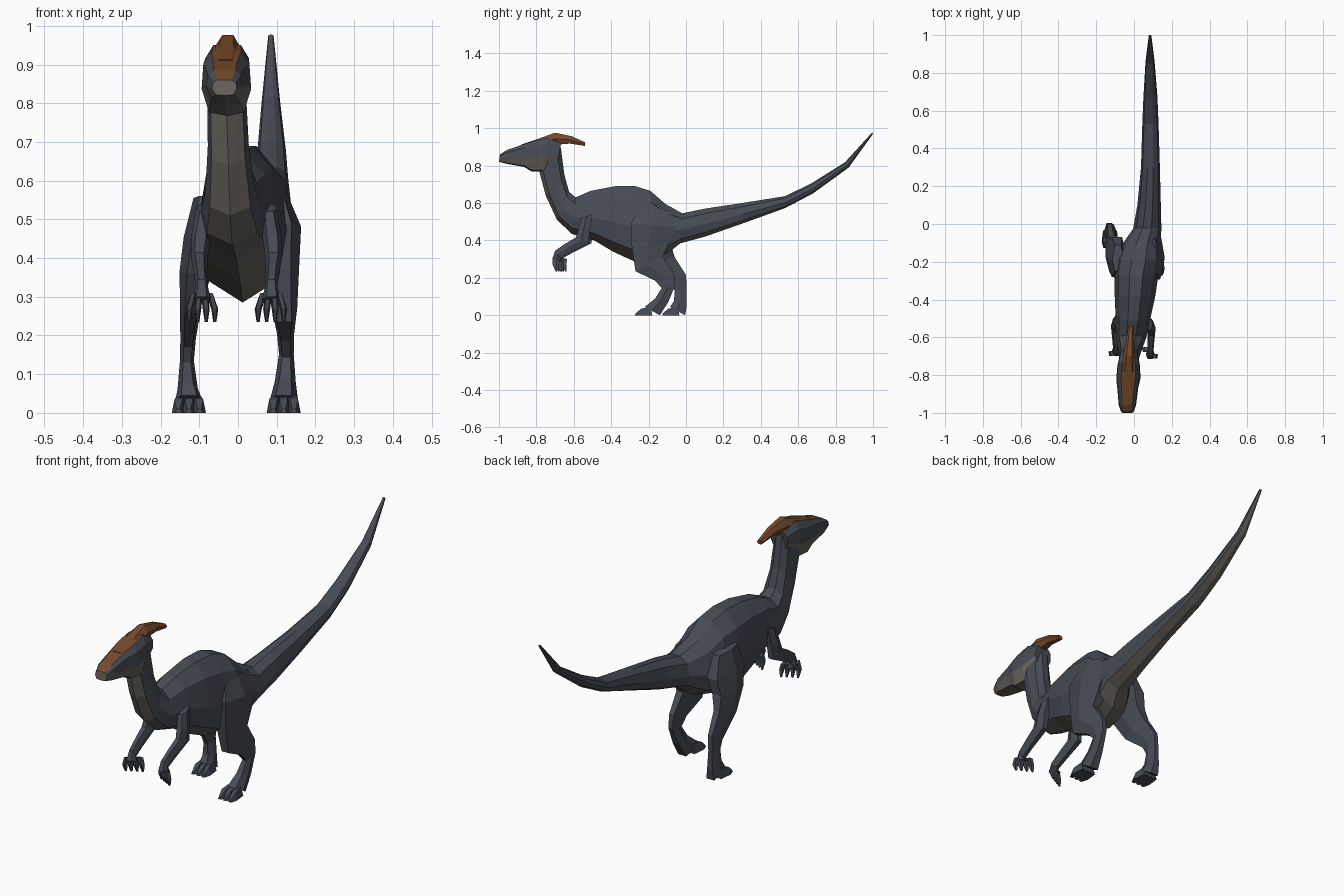
import bpy, bmesh


def material(name, rgb):
    m = bpy.data.materials.new(name)
    m.diffuse_color = (*rgb, 1)
    return m


SLATE = material("slate skin", (0.062, 0.072, 0.09))
BELLY = material("pale belly", (0.135, 0.122, 0.105))
BROWN = material("brown crest", (0.18, 0.068, 0.024))


def loft(name, sections, half, mats=(SLATE,), lo=-1.0, hi=2.0, cap=0):
    """Skin rings. Section = edge A (y, z), edge B (y, z), centre x, half width.
    half = (side, fraction from A to B) points, mirrored across the centre.
    Faces nearer A than lo get material 2, nearer B than hi get material 1."""
    prof = half + [(-u, t) for u, t in reversed(half) if u > 0]
    n = len(prof)
    bm = bmesh.new()
    rings = [[bm.verts.new((cx + u * w, ay + (by - ay) * t, az + (bz - az) * t))
              for u, t in prof] for ay, az, by, bz, cx, w in sections]
    for r, s in zip(rings, rings[1:]):
        for k in range(n):
            j = (k + 1) % n
            f = bm.faces.new((r[k], r[j], s[j], s[k]))
            t = (prof[k][1] + prof[j][1]) / 2
            f.material_index = 2 if t < lo else 1 if t > hi else 0
    bm.faces.new(rings[0]).material_index = cap
    bm.faces.new(rings[-1])
    bmesh.ops.recalc_face_normals(bm, faces=bm.faces)
    me = bpy.data.meshes.new(name)
    bm.to_mesh(me)
    bm.free()
    for m in mats:
        me.materials.append(m)
    ob = bpy.data.objects.new(name, me)
    bpy.context.collection.objects.link(ob)
    return ob


BODY = [(0.3, 0), (0.8, 0.18), (1, 0.55), (0.82, 0.85), (0, 1)]
HEAD = [(0.6, 0), (0.93, 0.18), (1, 0.58), (0.7, 0.95), (0, 1)]
CREST = [(0.45, 0), (1, 0.5), (0.6, 1)]
LIMB = [(0.55, 0), (1, 0.45), (0.55, 1)]
DIGIT = [(0.6, 0), (1, 1)]

# Neck, torso and tail in one skin
loft("body", [
    (-0.67, 0.90, -0.79, 0.79, -0.030, 0.050),
    (-0.65, 0.75, -0.75, 0.64, -0.025, 0.053),
    (-0.625, 0.66, -0.69, 0.51, -0.020, 0.064),
    (-0.59, 0.63, -0.61, 0.435, -0.015, 0.080),
    (-0.51, 0.665, -0.49, 0.40, -0.005, 0.092),
    (-0.38, 0.69, -0.39, 0.34, 0.005, 0.107),
    (-0.27, 0.69, -0.27, 0.285, 0.012, 0.117),
    (-0.19, 0.665, -0.17, 0.31, 0.025, 0.118),
    (-0.11, 0.595, -0.10, 0.33, 0.040, 0.100),
    (-0.02, 0.545, -0.03, 0.385, 0.070, 0.075),
    (0.10, 0.57, 0.10, 0.42, 0.080, 0.062),
    (0.30, 0.60, 0.30, 0.49, 0.087, 0.050),
    (0.53, 0.637, 0.53, 0.573, 0.087, 0.043),
    (0.67, 0.705, 0.68, 0.652, 0.087, 0.037),
    (0.85, 0.818, 0.87, 0.79, 0.085, 0.024),
    (0.995, 0.977, 1.0, 0.97, 0.085, 0.007),
], BODY, (SLATE, BELLY), hi=0.9)

# Head: brown top, pale jaw
loft("head", [
    (-0.995, 0.86, -1.0, 0.82, -0.035, 0.032),
    (-0.955, 0.885, -0.96, 0.81, -0.035, 0.046),
    (-0.86, 0.917, -0.865, 0.793, -0.033, 0.056),
    (-0.815, 0.932, -0.825, 0.768, -0.030, 0.064),
    (-0.74, 0.95, -0.76, 0.767, -0.028, 0.060),
    (-0.67, 0.92, -0.68, 0.83, -0.027, 0.045),
], HEAD, (SLATE, BELLY, BROWN), lo=0.05, hi=0.7, cap=1)

# Swept-back head crest
loft("crest", [
    (-0.88, 0.913, -0.88, 0.89, -0.033, 0.036),
    (-0.78, 0.947, -0.78, 0.91, -0.030, 0.042),
    (-0.70, 0.976, -0.69, 0.912, -0.026, 0.032),
    (-0.61, 0.957, -0.62, 0.918, -0.020, 0.022),
    (-0.54, 0.925, -0.54, 0.905, -0.016, 0.014),
], CREST, (BROWN,))

# Hind legs: right one forward, left one back
loft("right_hind_leg", [
    (-0.25, 0.58, -0.08, 0.56, 0.095, 0.030),
    (-0.295, 0.49, -0.04, 0.47, 0.108, 0.055),
    (-0.29, 0.37, -0.09, 0.385, 0.110, 0.048),
    (-0.27, 0.235, -0.125, 0.315, 0.120, 0.033),
    (-0.165, 0.185, -0.065, 0.225, 0.123, 0.022),
    (-0.13, 0.145, -0.058, 0.16, 0.125, 0.019),
    (-0.165, 0.09, -0.095, 0.07, 0.122, 0.027),
    (-0.22, 0.045, -0.14, 0.0, 0.118, 0.038),
], LIMB)
loft("left_hind_leg", [
    (-0.25, 0.56, -0.11, 0.55, -0.085, 0.030),
    (-0.28, 0.46, -0.07, 0.45, -0.090, 0.050),
    (-0.25, 0.36, -0.08, 0.375, -0.108, 0.043),
    (-0.19, 0.26, -0.06, 0.31, -0.122, 0.028),
    (-0.08, 0.17, 0.0, 0.215, -0.129, 0.020),
    (-0.06, 0.13, 0.004, 0.14, -0.132, 0.018),
    (-0.065, 0.075, 0.004, 0.05, -0.130, 0.026),
    (-0.085, 0.045, -0.005, 0.0, -0.126, 0.037),
], LIMB)

# Three toes on each foot
for side, fx, fy in (("right", 0.118, -0.27), ("left", -0.127, -0.125)):
    for i in (-1, 0, 1):
        x = fx + i * 0.027
        loft(f"{side}_toe_{i + 2}", [
            (fy + 0.08, 0.045, fy + 0.09, 0, fx + i * 0.02, 0.017),
            (fy + 0.03, 0.035, fy + 0.03, 0, x, 0.017),
            (fy, 0.010, fy - 0.002, 0, x, 0.008),
        ], DIGIT)

# Arms with four fingers each
for side, cx, dy, s in (("right", 0.080, 0.0, 1), ("left", -0.088, 0.015, -1)):
    arm = [
        (-0.56, 0.52, -0.50, 0.54, 0.0, 0.020),
        (-0.575, 0.46, -0.515, 0.45, 0.008, 0.025),
        (-0.59, 0.415, -0.52, 0.385, 0.012, 0.022),
        (-0.65, 0.38, -0.62, 0.335, 0.009, 0.017),
        (-0.70, 0.345, -0.675, 0.305, 0.006, 0.016),
        (-0.715, 0.30, -0.66, 0.285, 0.006, 0.024),
    ]
    loft(f"{side}_arm", [(a + dy, b, c + dy, d, cx + s * x, w)
                         for a, b, c, d, x, w in arm], LIMB)
    for i in range(4):
        x, y = cx + s * (0.028 - i * 0.015), -0.705 + i * 0.012 + dy
        tip = cx + s * (0.038 - i * 0.022)
        loft(f"{side}_finger_{i + 1}", [
            (y - 0.008, 0.31, y + 0.018, 0.30, x, 0.009),
            (y - 0.008, 0.27, y + 0.014, 0.268, tip, 0.009),
            (y + 0.008, 0.235, y + 0.015, 0.235, tip, 0.004),
        ], DIGIT)
